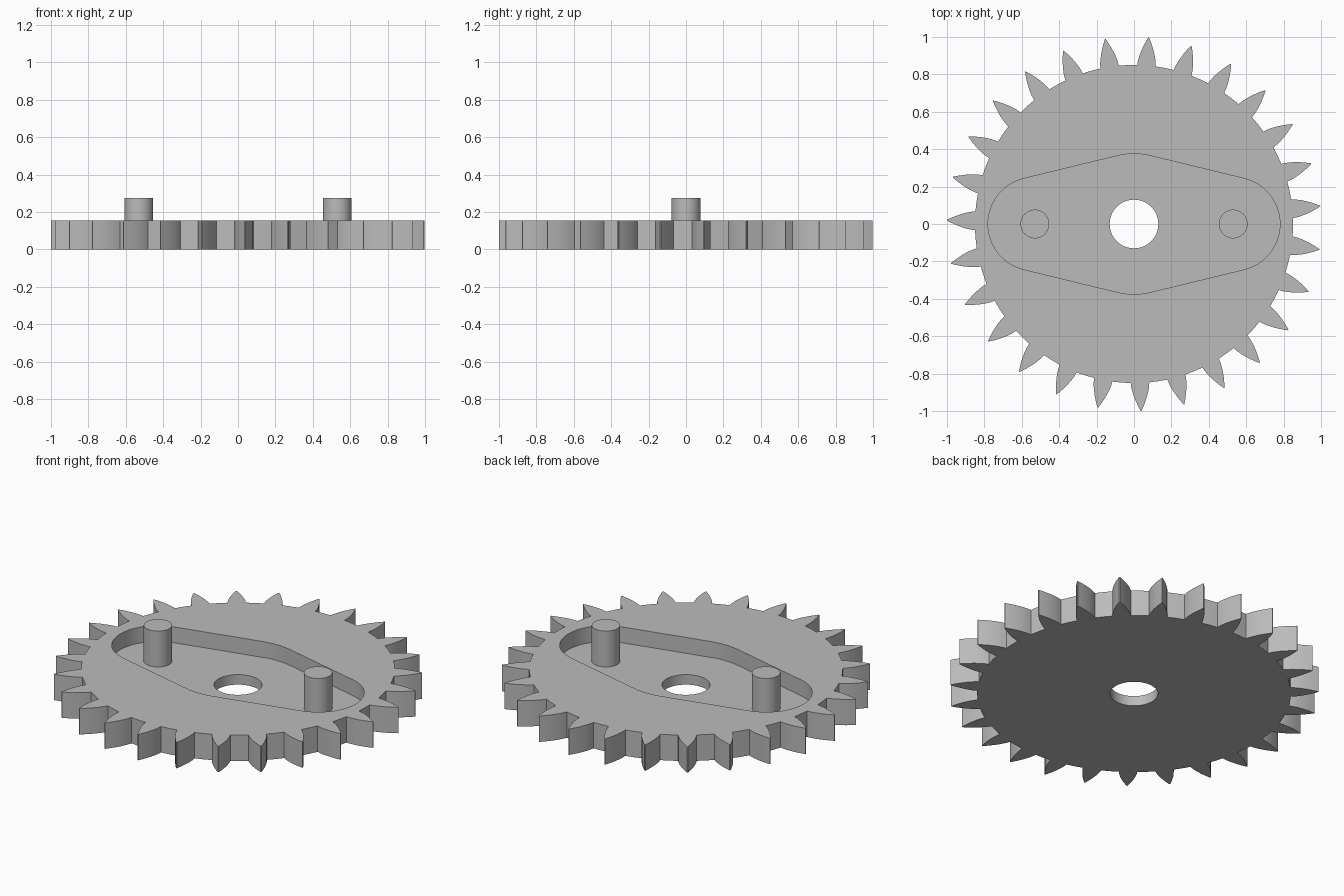
import bpy, bmesh
from math import sin, cos, pi, radians, asin

if "Cube" in bpy.data.objects:
    bpy.data.objects.remove(bpy.data.objects["Cube"])

TEETH, ROOT, TIP = 27, 0.85, 1.0
THICK, FLOOR, PIN_TOP = 0.155, 0.06, 0.275
PIN_X, PIN_R, HOLE_R = 0.53, 0.077, 0.13

grey = bpy.data.materials.new("plain grey")
grey.use_nodes = True
colour = (0.5, 0.5, 0.5, 1)
grey.diffuse_color = colour
grey.node_tree.nodes["Principled BSDF"].inputs["Base Color"].default_value = colour


def arc(cx, r, start, end, n):
    """Points on an arc centred on the x axis."""
    angles = [start + (end - start) * i / n for i in range(n + 1)]
    return [(cx + r * cos(a), r * sin(a)) for a in angles]


def prism(name, outline, z0, z1):
    """Extrude a closed outline from z0 to z1."""
    bm = bmesh.new()
    face = bm.faces.new([bm.verts.new((x, y, z0)) for x, y in outline])
    top = bmesh.ops.extrude_face_region(bm, geom=[face], use_keep_orig=True)["geom"]
    moved = [v for v in top if isinstance(v, bmesh.types.BMVert)]
    bmesh.ops.translate(bm, verts=moved, vec=(0, 0, z1 - z0))
    bmesh.ops.recalc_face_normals(bm, faces=bm.faces)
    mesh = bpy.data.meshes.new(name)
    bm.to_mesh(mesh)
    bm.free()
    mesh.materials.append(grey)
    obj = bpy.data.objects.new(name, mesh)
    bpy.context.collection.objects.link(obj)
    return obj


def select(obj):
    bpy.ops.object.select_all(action="DESELECT")
    obj.select_set(True)
    bpy.context.view_layer.objects.active = obj


def cut(obj, cutter):
    select(obj)
    mod = obj.modifiers.new("cut", "BOOLEAN")
    mod.operation, mod.solver, mod.object = "DIFFERENCE", "EXACT", cutter
    bpy.ops.object.modifier_apply(modifier=mod.name)
    bpy.data.objects.remove(cutter)


# Gear outline: pointed teeth with convex flanks and short root arcs
steps = 6
flank = []
for i in range(steps + 1):
    t = i / steps
    flank.append((ROOT + (TIP - ROOT) * t, 0.002 + 0.048 * (1 - t ** 1.6)))
tooth = [(r, -w) for r, w in flank] + [(r, w) for r, w in reversed(flank)]
pitch = 2 * pi / TEETH
outline = []
for k in range(TEETH):
    a = radians(5.5) + k * pitch
    outline += [(r * cos(a + w / r), r * sin(a + w / r)) for r, w in tooth]
    mid = a + pitch / 2
    outline.append((ROOT * cos(mid), ROOT * sin(mid)))
gear = prism("gear_wheel", outline, 0, THICK)

# Recess: a large middle circle joined by tangents to two end circles
mid_r, end_r = 0.375, 0.25
tilt = asin((mid_r - end_r) / PIN_X)
up = pi / 2 - tilt
recess = arc(PIN_X, end_r, -up, up, 32)
recess += arc(0, mid_r, up, pi - up, 8)
recess += arc(-PIN_X, end_r, pi - up, pi + up, 32)
recess += arc(0, mid_r, pi + up, 2 * pi - up, 8)
cut(gear, prism("recess_cutter", recess, FLOOR, THICK + 0.1))

# Centre bore
cut(gear, prism("bore_cutter", arc(0, HOLE_R, 0, 2 * pi, 48)[:-1], -0.1, THICK + 0.1))

# Two drive pins standing on the recess floor
parts = [gear]
for side, x in (("left", PIN_X), ("right", -PIN_X)):
    circle = arc(x, PIN_R, 0, 2 * pi, 40)[:-1]
    parts.append(prism(side + "_pin", circle, FLOOR - 0.01, PIN_TOP))

for obj in parts:
    select(obj)
    bpy.ops.object.shade_smooth_by_angle(angle=radians(25))
